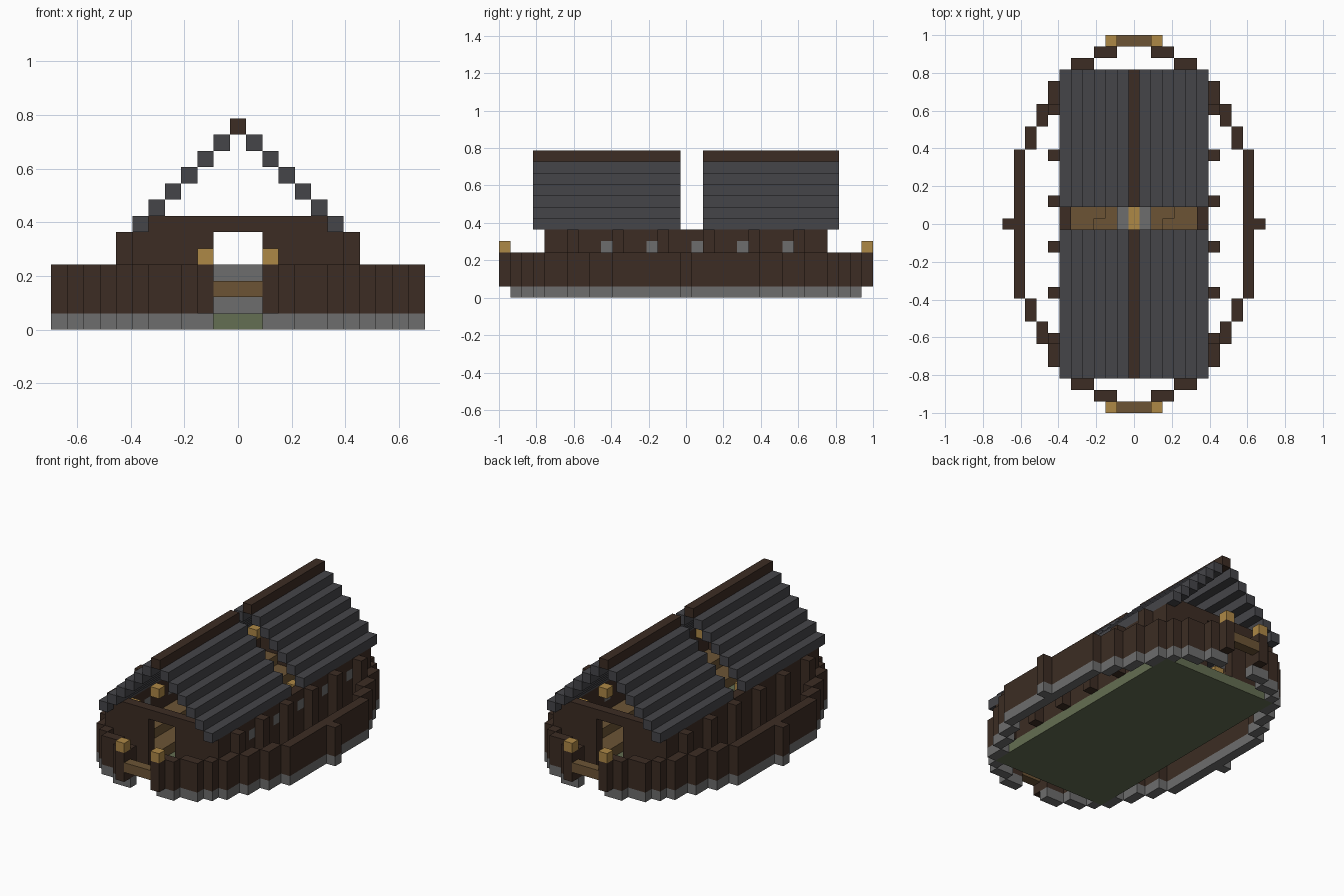
import bpy
import bmesh
from mathutils import Matrix, Vector

U = 2 / 33  # edge of one building block

old = bpy.data.objects.get("Cube")
if old:
    bpy.data.objects.remove(old, do_unlink=True)


def material(name, rgb):
    linear = [((c / 255 + 0.055) / 1.055) ** 2.4 for c in rgb] + [1]
    m = bpy.data.materials.new(name)
    m.use_nodes = True
    m.diffuse_color = linear
    m.node_tree.nodes["Principled BSDF"].inputs["Base Color"].default_value = linear
    return m


DARK = material("dark timber", (60, 44, 35))
SLATE = material("slate roofing", (69, 69, 73))
STONE = material("grey stone", (109, 109, 109))
WOOD = material("plank wood", (108, 84, 53))
GOLD = material("lantern gold", (174, 136, 70))
MOSS = material("mossy ground", (100, 110, 82))


def build(name, mat, blocks):
    """Each block is an inclusive range of cells: (x0, x1), (y0, y1), (z0, z1)."""
    bm = bmesh.new()
    for block in blocks:
        lo = Vector([min(r) for r in block])
        hi = Vector([max(r) + 1 for r in block])
        mid = (lo + hi) / 2 - Vector((0.5, 0.5, 0))
        bmesh.ops.create_cube(bm, size=1, matrix=Matrix.Translation(mid * U)
                              @ Matrix.Diagonal(((hi - lo) * U).to_4d()))
    mesh = bpy.data.meshes.new(name)
    bm.to_mesh(mesh)
    bm.free()
    mesh.materials.append(mat)
    obj = bpy.data.objects.new(name, mesh)
    bpy.context.collection.objects.link(obj)
    return obj


def both(x, y, z):
    """A block and its mirror image across the middle."""
    return [(x, y, z), ((-x[0], -x[1]), y, z)]


def four(x, y, z):
    """A block mirrored to all four corners."""
    return both(x, y, z) + both(x, (-y[0], -y[1]), z)


# Oval palisade on a stone footing
ring = [((2, 3), (15, 15)), ((4, 5), (14, 14)), ((6, 6), (13, 13)),
        ((7, 7), (11, 12)), ((8, 8), (9, 10)), ((9, 9), (7, 8))]
stakes, footing = [], []
for x, y in ring:
    stakes += four(x, y, (1, 3))
    footing += four(x, y, (0, 0))
for x, y in (((10, 10), (-6, 6)), ((11, 11), (0, 0))):
    stakes += both(x, y, (1, 3))
    footing += both(x, y, (0, 0))
build("palisade", DARK, stakes)
build("palisade_footing", STONE, footing)

# Gates at both ends
build("gate_posts", DARK, four((2, 2), (16, 16), (1, 3)))
build("gate_lanterns", GOLD, four((2, 2), (16, 16), (4, 4)))
build("gate_bars", WOOD, [((-1, 1), (s, s), (2, 2)) for s in (-16, 16)])

# Ground slab under the hall
build("ground_slab", MOSS, [((-6, 6), (-12, 12), (0, 0))])

# Long walls with a row of windows
windows = range(-7, 10, 4)
walls = both((6, 6), (-12, 12), (1, 3)) + both((6, 6), (-12, 12), (5, 5))
start = -12
for w in list(windows) + [13]:
    walls += both((6, 6), (start, w - 1), (4, 4))
    start = w + 1
build("long_walls", DARK, walls)
build("windows", STONE, [b for w in windows for b in both((6, 6), (w, w), (4, 4))])

# End walls with doorways
build("end_walls", DARK, four((2, 5), (12, 12), (1, 5))
      + [((-5, 5), (s, s), (6, 6)) for s in (-12, 12)])

# Outer posts and the lanterns inside them
posts = range(-10, 11, 4)
build("wall_posts", DARK, [b for p in posts for b in both((7, 7), (p, p), (1, 5))])
build("wall_lanterns", GOLD, [b for p in posts for b in both((5, 5), (p, p), (5, 5))])

# Stepped roof in two lengths, with a smoke gap between
for part, length in (("front", (-13, -1)), ("back", (2, 13))):
    steps = [b for i in range(1, 7) for b in both((i, i), length, (12 - i, 12 - i))]
    build(part + "_roof", SLATE, steps)
    build(part + "_ridge_beam", DARK, [((0, 0), length, (12, 12))])

# Plank floors, benches and tables
build("plank_floor", WOOD, both((2, 5), (-11, 11), (1, 1)))
build("benches", WOOD, both((4, 5), (-11, 11), (2, 2)))
build("tables", WOOD, [((-3, -3), (1, 4), (2, 2)), ((3, 3), (-3, 0), (2, 2))])

# Hearth with a burning centre
build("hearth", STONE, both((1, 1), (-3, 4), (1, 3)) + [
    ((0, 0), (-3, -3), (1, 3)), ((0, 0), (4, 4), (1, 3)), ((0, 0), (-2, 3), (1, 2))])
build("hearth_fire", GOLD, [((0, 0), (-2, 3), (3, 3))])
